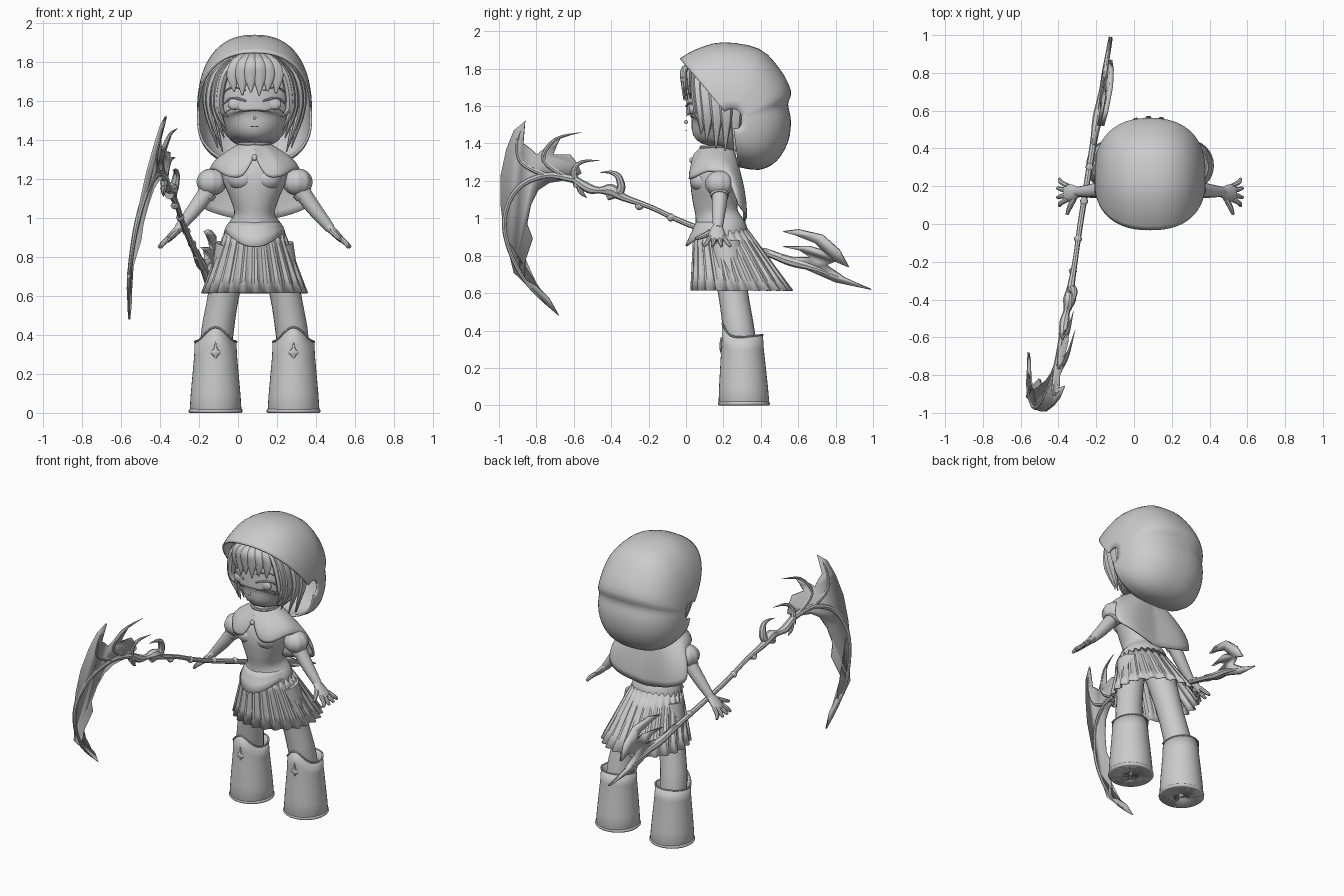
import bpy, bmesh, math
from mathutils import Vector

cube = bpy.data.objects.get("Cube")
if cube:
    bpy.data.objects.remove(cube)

CX = .085  # centre line of the figure
X, Y = Vector((1, 0, 0)), Vector((0, 1, 0))
SIDES = (("left", 1), ("right", -1))


def material(name, value):
    m = bpy.data.materials.new(name)
    m.use_nodes = True
    colour = (value, value, value, 1)
    m.diffuse_color = colour
    m.node_tree.nodes["Principled BSDF"].inputs["Base Color"].default_value = colour
    return m


CLAY = material("clay grey", .6)
DARK = material("membrane grey", .45)


def finish(name, bm, mat=CLAY, thick=0, offset=-1, angle=40):
    bmesh.ops.recalc_face_normals(bm, faces=bm.faces)
    mesh = bpy.data.meshes.new(name)
    bm.to_mesh(mesh)
    bm.free()
    mesh.materials.append(mat)
    ob = bpy.data.objects.new(name, mesh)
    bpy.context.collection.objects.link(ob)
    bpy.ops.object.select_all(action='DESELECT')
    ob.select_set(True)
    bpy.context.view_layer.objects.active = ob
    bpy.ops.object.shade_smooth_by_angle(angle=math.radians(angle))
    if thick:
        mod = ob.modifiers.new("thickness", 'SOLIDIFY')
        mod.thickness, mod.offset = thick, offset
    return ob


def surface(name, rows, closed=True, caps=(False, False), **kw):
    bm = bmesh.new()
    vs = [[bm.verts.new(p) for p in row] for row in rows]
    n = len(rows[0])
    for a, b in zip(vs, vs[1:]):
        for i in range(n if closed else n - 1):
            j = (i + 1) % n
            bm.faces.new((a[i], a[j], b[j], b[i]))
    for cap, row in zip(caps, (vs[0], vs[-1])):
        if cap:
            bm.faces.new(row)
    return finish(name, bm, **kw)


def spline(pts, steps):
    """Smooth curve through points of any dimension."""
    out, last = [], len(pts) - 1
    for i in range(last):
        quad = [pts[min(max(k, 0), last)] for k in range(i - 1, i + 3)]
        for s in range(steps):
            t = s / steps
            out.append(tuple(b + .5 * t * (c - a + t * (2 * a - 5 * b + 4 * c - d + t * (3 * (b - c) + d - a)))
                             for a, b, c, d in zip(*quad)))
    return out + [tuple(pts[-1])]


def tube(name, path, side=X, sides=12, steps=4, **kw):
    """Path points are (x, y, z, radius along side[, other radius])."""
    path = spline([p if len(p) == 5 else (*p, p[3]) for p in path], steps)
    pos = [Vector(p[:3]) for p in path]
    rows = []
    for i, p in enumerate(path):
        t = (pos[min(i + 1, len(pos) - 1)] - pos[max(i - 1, 0)]).normalized()
        u = (side - t * side.dot(t)).normalized()
        v = t.cross(u)
        ring = [math.tau * k / sides for k in range(sides)]
        rows.append([pos[i] + u * max(p[3], .001) * math.cos(a) + v * max(p[4], .001) * math.sin(a) for a in ring])
    return surface(name, rows, caps=(True, True), **kw)


def ball(name, centre, radii, ribs=0):
    rows = []
    for j in range(1, 12):
        a = math.pi * j / 12
        rows.append([])
        for k in range(32):
            b = math.tau * k / 32
            r = math.sin(a) * (1 + ribs * math.cos(8 * b))
            d = (r * math.cos(b), r * math.sin(b), math.cos(a))
            rows[-1].append(Vector([c + q * e for c, q, e in zip(centre, radii, d)]))
    return surface(name, rows, caps=(True, True))


# head, neck and torso
def upright(name, rings, **kw):
    return tube(name, [(CX, y, z, rx, ry) for z, y, rx, ry in rings], sides=32, **kw)


upright("head", [(1.39, .12, .03, .03), (1.42, .13, .11, .115), (1.48, .17, .175, .175), (1.56, .19, .2, .19),
                 (1.68, .2, .2, .19), (1.78, .2, .16, .16), (1.84, .2, .05, .05)])
upright("neck", [(1.32, .18, .05, .05), (1.45, .18, .045, .045)])
upright("torso", [(.9, .19, .16, .145), (.95, .18, .15, .14), (1.02, .165, .105, .115), (1.1, .155, .125, .12),
                  (1.2, .15, .165, .125), (1.27, .16, .16, .11), (1.33, .18, .1, .08), (1.38, .18, .05, .05)])
for name, s in SIDES:
    ball(name + "_bust", (CX + s * .065, .09, 1.2), (.075, .07, .06))


# face
def face_y(dx):
    return .19 - .19 * math.sqrt(max(0, 1 - (dx / .2) ** 2))


for name, s in SIDES:
    ball(name + "_eye", (CX + s * .095, face_y(.095) + .01, 1.585), (.042, .017, .032))
    for part, z, r in (("lash", 1.605, .006), ("brow", 1.66, .004), ("lower_lash", 1.55, .002)):
        tube(name + "_" + part, [(CX + s * dx, face_y(dx) - .004, z + dz, r)
                                 for dx, dz in ((.045, -.005), (.09, .01), (.13, .005), (.155, -.015))], sides=6)
tube("mouth", [(CX + dx, face_y(dx) - .001, 1.47, .003) for dx in (-.02, 0, .02)], sides=6)
ball("nose", (CX, 0, 1.515), (.009, .012, .01))

# hair
ball("hair_cap", (CX, .235, 1.65), (.22, .225, .2))
for i, (dx, z) in enumerate([(-.11, 1.65), (-.065, 1.63), (-.02, 1.645), (.025, 1.63), (.07, 1.65), (.115, 1.64)]):
    y = face_y(dx)
    tube(f"bang_{i}", [(CX + dx * .4, .08, 1.85, .015, .01), (CX + dx * .75, y - .01, 1.8, .034, .016),
                       (CX + dx, y - .015, 1.73, .034, .014), (CX + dx * .95, y - .012, z, .003)], sides=8)
LOCKS = [(.165, .06, 1.52), (.19, .1, 1.41), (.175, .07, 1.45), (.215, .15, 1.37), (.23, .2, 1.36), (.2, .25, 1.34)]
for name, s in SIDES:
    for i, (dx, y, z) in enumerate(LOCKS):
        tube(f"{name}_lock_{i}", [(CX + s * dx * .45, y * .7 + .03, 1.83, .02, .02),
                                  (CX + s * dx * .95, y, 1.73, .022, .034), (CX + s * (dx + .015), y + .015, 1.57, .02, .034),
                                  (CX + s * dx * .82, y + .01, z, .003)], sides=8)

# hood: bows fanned round a side-to-side axis, open at the front
pivot = Vector((CX, .25, 1.52))
ridge = spline([(-.03, 1.85), (.06, 1.9), (.2, 1.935), (.39, 1.9), (.5, 1.79), (.555, 1.68), (.54, 1.61),
                (.555, 1.52), (.54, 1.41), (.48, 1.31), (.39, 1.265), (.28, 1.28)], 3)
bows = []
for y, z in ridge:
    arm = Vector((CX, y, z)) - pivot
    bows.append([])
    for k in range(1, 32):
        a = math.pi * k / 32
        c = math.cos(a)
        bows[-1].append(pivot + arm * math.sin(a) ** .8 + X * math.copysign(abs(c) ** .85, c) * .29)
surface("hood", bows, closed=False, thick=.012, offset=0)

# short cape with a long back
half = spline([(0, .035, 1.32), (.06, .015, 1.22), (.14, .03, 1.215), (.21, .12, 1.25), (.24, .21, 1.22),
               (.285, .28, 1.08), (.19, .325, 1.02), (0, .315, .98)], 5)
hem = half + [(-x, y, z) for x, y, z in reversed(half[1:-1])]
rows = []
for j in range(11):
    t = j / 10
    out = math.sin(t * math.pi / 2)
    rows.append([])
    for k, (x, y, z) in enumerate(hem):
        a = math.tau * k / len(hem)
        n = Vector((.075 * math.sin(a), .17 - .085 * math.cos(a)))
        rows[-1].append(Vector((CX + n.x + (x - n.x) * out, n.y + (y - n.y) * out, 1.385 + (z - 1.385) * t)))
surface("cape", rows, thick=.01)
tube("cape_collar", [(CX + .078 * math.sin(a), .17 - .088 * math.cos(a), 1.38, .01)
                     for a in [math.tau * k / 16 for k in range(17)]], side=Vector((0, 0, 1)), sides=8, steps=2)
ball("brooch", (CX, .03, 1.31), (.014, .012, .016))

# corset point and pleated skirt
rows = []
for t in (0, .3, .6, 1):
    rows.append([])
    for k in range(48):
        a = math.tau * k / 48
        low = .925 - .07 * abs(math.cos(a)) ** 3
        z = .98 + (low - .98) * t
        grow = .13 + (.98 - z) * .45
        rows[-1].append(Vector((CX + grow * math.sin(a), .178 - (grow - .005) * math.cos(a), z)))
surface("corset_hem", rows, thick=.012)
rows = []
for j in range(5):
    t = j / 4
    rows.append([])
    for k in range(96):
        a = math.tau * k / 96
        fold = (1, 1, .97 - .04 * t, .96 - .04 * t)[k % 4]
        rows[-1].append(Vector((CX + (.15 + .125 * t) * fold * math.sin(a),
                                .185 + .113 * t - (.145 + .13 * t) * fold * math.cos(a), .945 - .33 * t)))
surface("pleated_skirt", rows, thick=.005, angle=25)

# limbs and boots
for name, s in SIDES:
    def at(dx, y, z, *r):
        return (CX + s * dx, y, z, *r)

    ball(name + "_puff_sleeve", at(.22, .18, 1.185), (.075, .075, .07), .04)
    tube(name + "_sleeve_band", [at(.235, .18, 1.14, .05), at(.255, .18, 1.115, .048)], side=Y)
    tube(name + "_arm", [at(.2, .18, 1.2, .045), at(.26, .18, 1.11, .042), at(.32, .175, 1.03, .036),
                         at(.39, .17, .945, .025)], side=Y)
    tube(name + "_palm", [at(.375, .17, .96, .025, .022), at(.41, .165, .925, .043, .02),
                          at(.445, .165, .89, .044, .016), at(.455, .165, .88, .03, .008)], side=Y)
    for i, tip in enumerate((.095, .14, .19, .24)):
        base = .13 + i * .024
        tube(f"{name}_finger_{i}", [at(.435, base, .9, .013), at(.47, (base + tip) / 2, .87, .013),
                                    at(.498 - abs(i - 1.5) * .012, tip, .85, .008)], side=Y, sides=8)
    tube(name + "_thumb", [at(.4, .14, .93, .016), at(.425, .09, .905, .014), at(.44, .05, .89, .008)], sides=8)

    tube(name + "_leg", [at(.11, .21, .86, .09), at(.16, .252, .6, .08), at(.19, .28, .42, .083),
                         at(.2, .3, .3, .08)], sides=20)

    # boot with a raised front point
    levels = [(0, 0), (0, .128), (.03, .133), (.25, .128), (.5, .12), (.8, .11), (1, .107)]
    rows = []
    for t, r in levels:
        rows.append([])
        for k in range(40):
            a = math.tau * k / 40
            top = .365 + .075 * max(0, math.cos(a)) ** 4 + .012 * max(0, -math.cos(a))
            rows[-1].append(Vector(at(.2 + max(r, .001) * math.sin(a), .31 - .008 * t - max(r, .001) * math.cos(a) * 1.02, top * t)))
    rim = rows[-1] + rows[-1][:1]
    surface(name + "_boot", rows, thick=.008)
    tube(name + "_boot_trim", [(*p, .005) for p in rim], side=Vector((0, 0, 1)), sides=6, steps=1)
    tube(name + "_boot_sole", [at(.2, .31, 0, .132), at(.2, .31, .006, .138), at(.2, .31, .016, .137),
                               at(.2, .31, .022, .13)], sides=32, steps=2)
    tube(name + "_boot_charm", [at(.2, .195, .255, .002), at(.2, .19, .29, .01, .008), at(.2, .188, .31, .028, .01),
                                at(.2, .187, .33, .01, .008), at(.2, .188, .365, .002)], sides=8, steps=3)


# scythe, laid out in a leaning plane
def lean(y, z):
    return Vector((-.5 + .242 * y + .222 * z, y, z))


def plate(name, outline, mat, thick):
    bm = bmesh.new()
    bm.faces.new([bm.verts.new(lean(y / 100, z / 100)) for y, z in outline])
    return finish(name, bm, mat=mat, thick=thick, offset=0)


def rod(name, path, **kw):
    return tube(name, [(*lean(y, z), r) for y, z, r in path], sides=8, **kw)


rod("shaft", [(-.6, 1.21, .02), (-.52, 1.16, .026), (-.46, 1.15, .018), (-.4, 1.15, .034), (-.33, 1.11, .02),
              (-.19, 1.06, .014), (.02, .965, .015), (.42, .82, .018), (.56, .77, .026), (.7, .73, .018), (.99, .62, .002)])
for i, y in enumerate((-.25, -.08, .12, .3)):
    z = .975 - .36 * y
    rod(f"shaft_knot_{i}", [(y - .02, z + .007, .01), (y, z, .022), (y + .02, z - .007, .01)])
plate("blade", [(-86, 152), (-92, 147), (-96, 137), (-99, 123), (-99, 107), (-97, 91), (-91, 74), (-83, 62), (-75, 54),
                (-68, 48), (-73, 57), (-80, 64), (-92, 71), (-86, 69), (-86, 77), (-82, 89), (-85, 97), (-83, 107),
                (-79, 115), (-73, 119), (-61, 121), (-56, 124), (-58, 129), (-62, 134), (-71, 134), (-69, 139),
                (-67, 143), (-75, 138), (-80, 134), (-83, 137), (-87, 140)], DARK, .012)
rod("blade_spine", [(-.6, 1.21, .022), (-.75, 1.23, .018), (-.9, 1.16, .016), (-.97, 1.0, .014), (-.94, .82, .012),
                    (-.84, .64, .01), (-.68, .48, .001)])
rod("blade_rib_top", [(-.75, 1.23, .015), (-.88, 1.3, .013), (-.9, 1.42, .01), (-.855, 1.525, .001)])
rod("blade_rib_middle", [(-.62, 1.21, .015), (-.76, 1.31, .013), (-.7, 1.42, .01), (-.56, 1.46, .001)])
rod("blade_rib_low", [(-.58, 1.17, .02), (-.6, 1.25, .016), (-.56, 1.3, .01), (-.46, 1.31, .001)])
rod("crescent_horn", [(-.42, 1.12, .025), (-.35, 1.15, .024), (-.36, 1.22, .018), (-.4, 1.245, .01), (-.46, 1.245, .001)])
rod("hub_spur", [(-.58, 1.2, .02), (-.56, 1.14, .014), (-.53, 1.11, .001)])
plate("tail_fork", [(42, 84), (56, 79), (67, 79), (61, 83), (52, 85), (66, 85), (73, 83), (69, 87), (59, 91), (52, 93),
                    (60, 94), (73, 91), (82, 83), (87, 74), (80, 77), (75, 75), (85, 68), (99, 62), (80, 66), (64, 73),
                    (42, 80)], CLAY, .022)
